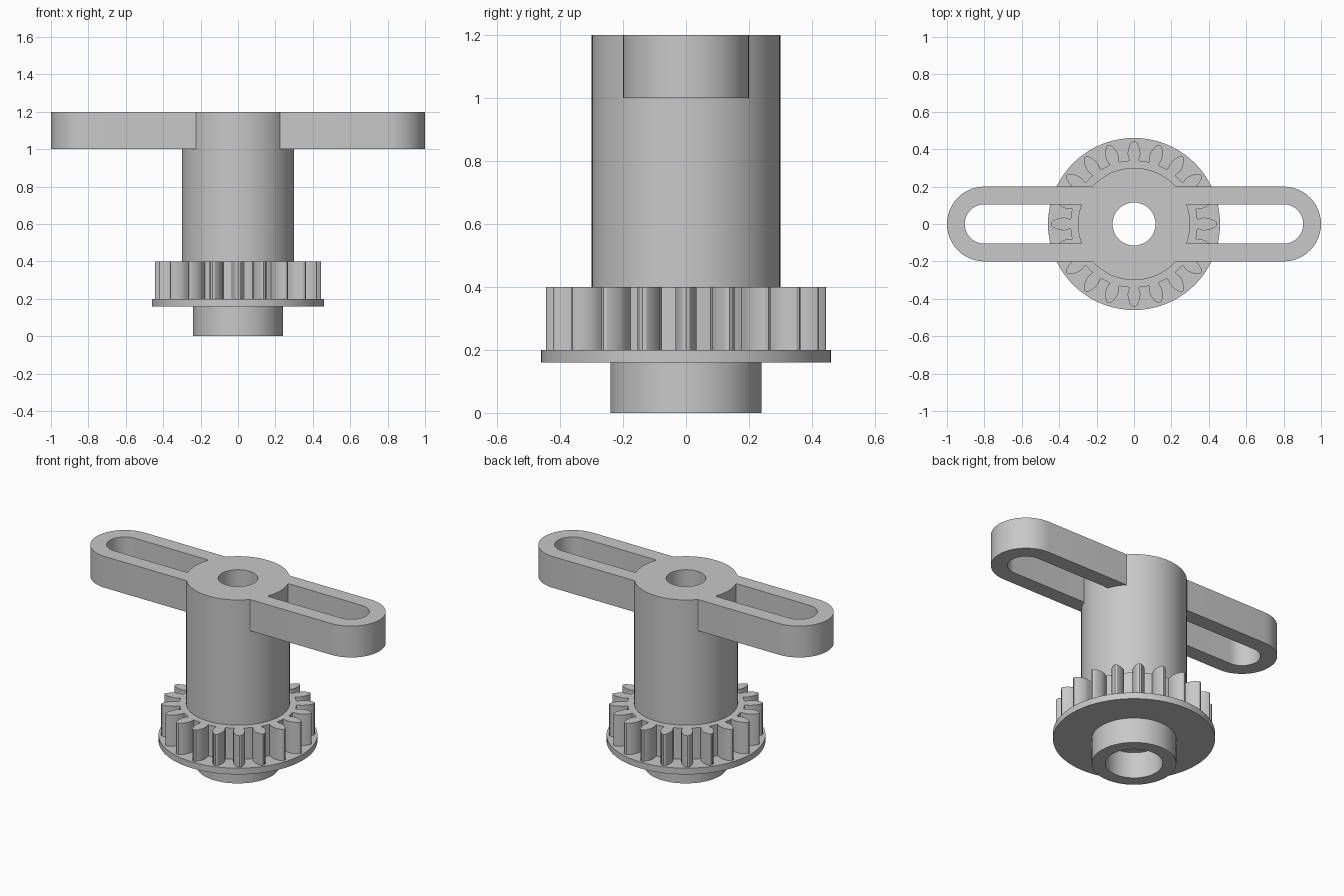
import bpy, bmesh, math
from math import sin, cos, pi

if "Cube" in bpy.data.objects:
    bpy.data.objects.remove(bpy.data.objects["Cube"])

GREY = (0.58, 0.58, 0.58, 1)
grey = bpy.data.materials.new("plain grey")
grey.use_nodes = True
grey.diffuse_color = GREY
grey.node_tree.nodes["Principled BSDF"].inputs["Base Color"].default_value = GREY


def finish(bm, name):
    """Turn a bmesh into a smooth-shaded object with sharp edges kept."""
    bmesh.ops.recalc_face_normals(bm, faces=bm.faces)
    mesh = bpy.data.meshes.new(name)
    bm.to_mesh(mesh)
    bm.free()
    mesh.materials.append(grey)
    ob = bpy.data.objects.new(name, mesh)
    bpy.context.collection.objects.link(ob)
    bpy.ops.object.select_all(action="DESELECT")
    ob.select_set(True)
    bpy.context.view_layer.objects.active = ob
    bpy.ops.object.shade_smooth_by_angle(angle=math.radians(30))
    return ob


def prism(bm, outline, z0, z1):
    """Add a solid with the given flat outline between two heights."""
    low = [bm.verts.new((x, y, z0)) for x, y in outline]
    high = [bm.verts.new((x, y, z1)) for x, y in outline]
    bm.faces.new(low[::-1])
    bm.faces.new(high)
    n = len(outline)
    for i in range(n):
        j = (i + 1) % n
        bm.faces.new((low[i], low[j], high[j], high[i]))


def arc(cx, r, a0, a1, steps):
    return [(cx + r * cos(a0 + (a1 - a0) * i / steps), r * sin(a0 + (a1 - a0) * i / steps))
            for i in range(steps + 1)]


# Hollow turned body: collar, flange, gear core, column, stepped bore
SHAFT, BORE, SOCKET, ROOT = 0.3, 0.115, 0.163, 0.34
profile = [(SOCKET, 0), (0.24, 0), (0.24, 0.16), (0.46, 0.16), (0.46, 0.2),
           (ROOT, 0.2), (ROOT, 0.4), (SHAFT, 0.4), (SHAFT, 1.2),
           (BORE, 1.2), (BORE, 0.165), (SOCKET, 0.165)]
SEGMENTS = 80
bm = bmesh.new()
rings = []
for s in range(SEGMENTS):
    a = 2 * pi * s / SEGMENTS
    rings.append([bm.verts.new((r * cos(a), r * sin(a), z)) for r, z in profile])
for s in range(SEGMENTS):
    here, there = rings[s], rings[(s + 1) % SEGMENTS]
    for i in range(len(profile)):
        j = (i + 1) % len(profile)
        bm.faces.new((here[i], there[i], there[j], here[j]))
finish(bm, "shaft_body")

# Gear teeth: (radius, half width) steps mirrored about the tooth centre line
flank = [(ROOT - 0.01, 0.027), (0.35, 0.028), (0.37, 0.034), (0.39, 0.033),
         (0.41, 0.028), (0.43, 0.019), (0.441, 0.011)]
tooth = [(r, -w) for r, w in flank] + [(0.445, 0)] + [(r, w) for r, w in reversed(flank)]
TEETH = 20
bm = bmesh.new()
for t in range(TEETH):
    a = 2 * pi * t / TEETH
    prism(bm, [(x * cos(a) - y * sin(a), x * sin(a) + y * cos(a)) for x, y in tooth], 0.2, 0.4)
finish(bm, "gear_teeth")

# Slotted handle arms, each fitted against the round column
WIDE, SLOT, END = 0.2, 0.105, 0.8
outer_a, inner_a = math.asin(WIDE / SHAFT), math.asin(SLOT / SHAFT)
outline = (arc(0, SHAFT, -inner_a, -outer_a, 4)
           + arc(END, WIDE, -pi / 2, pi / 2, 24)
           + arc(0, SHAFT, outer_a, inner_a, 4)
           + arc(END, SLOT, pi / 2, -pi / 2, 24))
for name, side in (("left_arm", 1), ("right_arm", -1)):
    bm = bmesh.new()
    prism(bm, [(side * x, y) for x, y in outline], 1.0, 1.2)
    finish(bm, name)
